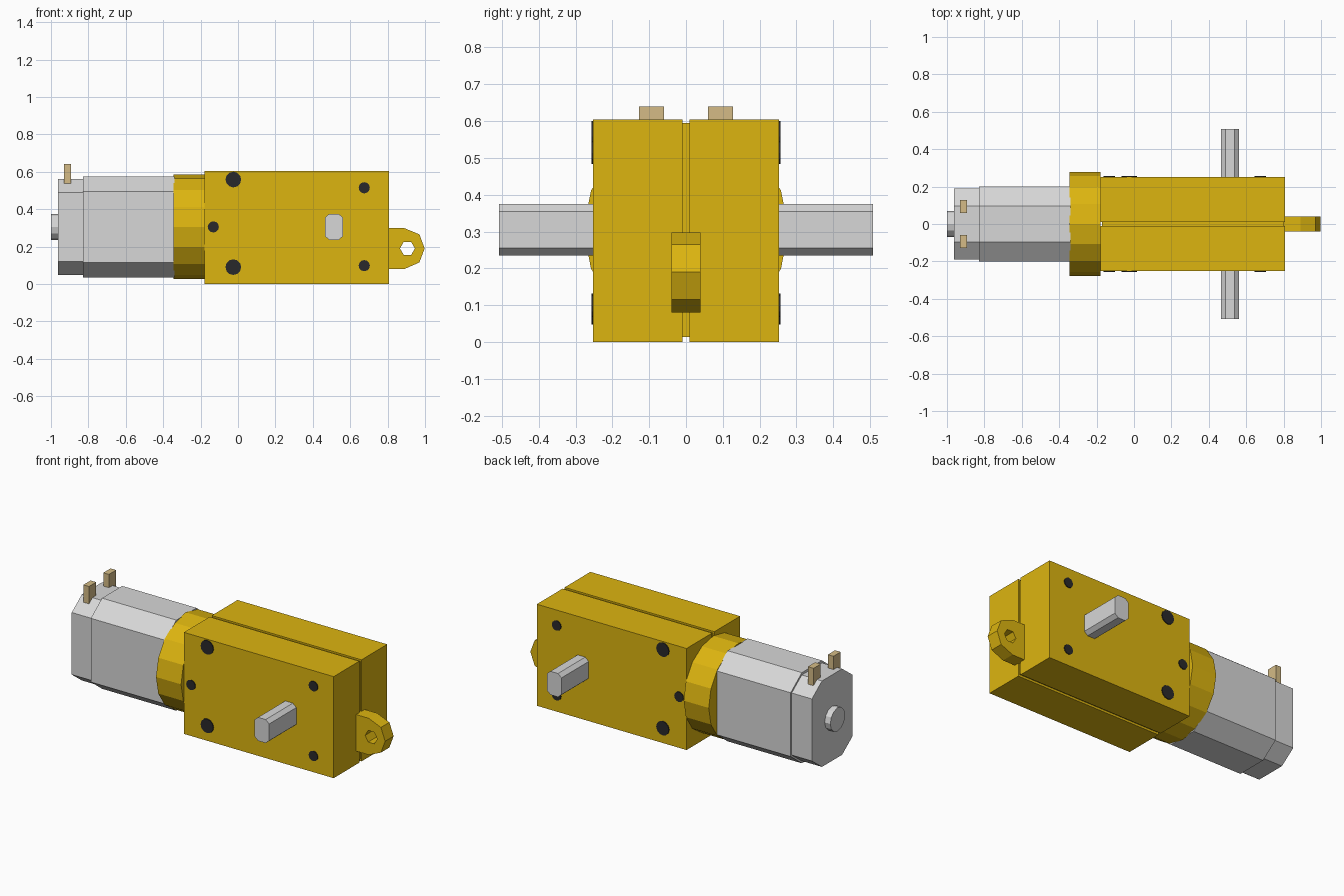
import bpy, bmesh
from math import cos, sin, pi

cube = bpy.data.objects.get("Cube")
if cube:
    bpy.data.objects.remove(cube, do_unlink=True)

AXIS_Z = 0.305  # height of the motor and output shaft axis


def material(name, r, g, b, metallic=0.0):
    m = bpy.data.materials.new(name)
    m.use_nodes = True
    m.diffuse_color = (r, g, b, 1)
    m.node_tree.nodes["Principled BSDF"].inputs["Base Color"].default_value = (r, g, b, 1)
    return m


yellow = material("yellow plastic", 0.72, 0.46, 0.005)
steel = material("light steel", 0.68, 0.68, 0.68)
black = material("dark screw", 0.022, 0.022, 0.024)
brass = material("pale brass", 0.66, 0.50, 0.24)


def prism(name, mat, axis, profile, start, end, hole=None):
    """Extrude a profile along x (points are y, z) or along y (points are x, z)."""
    bm = bmesh.new()

    def place(p, t):
        return (t, p[0], p[1]) if axis == "x" else (p[0], t, p[1])

    if hole:
        edges = []
        for loop in (profile, hole):
            vs = [bm.verts.new(place(p, start)) for p in loop]
            edges += [bm.edges.new((v, vs[i - 1])) for i, v in enumerate(vs)]
        bmesh.ops.triangle_fill(bm, edges=edges, use_beauty=True)
    else:
        bm.faces.new([bm.verts.new(place(p, start)) for p in profile])
    ext = bmesh.ops.extrude_face_region(bm, geom=bm.faces[:], use_keep_orig=True)
    moved = [g for g in ext["geom"] if isinstance(g, bmesh.types.BMVert)]
    d = end - start
    bmesh.ops.translate(bm, verts=moved, vec=(d, 0, 0) if axis == "x" else (0, d, 0))
    bmesh.ops.recalc_face_normals(bm, faces=bm.faces[:])
    mesh = bpy.data.meshes.new(name)
    bm.to_mesh(mesh)
    bm.free()
    mesh.materials.append(mat)
    ob = bpy.data.objects.new(name, mesh)
    bpy.context.scene.collection.objects.link(ob)
    return ob


def ring(a, b, radius, sides):
    return [(a + radius * cos(2 * pi * i / sides), b + radius * sin(2 * pi * i / sides))
            for i in range(sides)]


def rect(a0, a1, b0, b1):
    return [(a0, b0), (a1, b0), (a1, b1), (a0, b1)]


def octagon(a, b, wide, tall, flat_wide, flat_tall):
    """Round section with flattened sides."""
    q = [(wide, flat_tall), (flat_wide, tall)]
    pts = q + [(-x, z) for x, z in reversed(q)]
    pts += [(-x, -z) for x, z in pts]
    return [(a + x, b + z) for x, z in pts]


# Gearbox halves with a recessed core showing in the seam
for side, y0, y1 in (("front", -0.252, -0.01), ("back", 0.01, 0.252)):
    prism("gearbox_half_" + side, yellow, "y", rect(-0.18, 0.807, 0, 0.605), y0, y1)
prism("gearbox_core", yellow, "y", rect(-0.172, 0.80, 0.013, 0.595), -0.012, 0.012)

# Mounting tab with a hexagonal hole
tab = [(0.80, 0.08), (0.89, 0.08), (0.97, 0.115), (0.998, 0.19),
       (0.97, 0.265), (0.89, 0.298), (0.80, 0.298)]
prism("mounting_tab", yellow, "y", tab, -0.04, 0.04, hole=ring(0.906, 0.19, 0.04, 6))

# Motor: collar, can, end cap, rear bearing and terminals
prism("motor_collar", yellow, "x", ring(0, AXIS_Z, 0.279, 16), -0.345, -0.18)
prism("motor_can", steel, "x", octagon(0, AXIS_Z, 0.2, 0.27, 0.095, 0.19), -0.83, -0.34)
prism("motor_end_cap", steel, "x", octagon(0, AXIS_Z, 0.19, 0.256, 0.095, 0.185), -0.963, -0.825)
prism("rear_bearing", steel, "x", ring(0, AXIS_Z, 0.07, 12), -1.0, -0.96)
for side, s in (("front", -1), ("back", 1)):
    y0, y1 = sorted((0.06 * s, 0.128 * s))
    prism("terminal_" + side, brass, "x", rect(y0, y1, 0.5, 0.64), -0.93, -0.893)

# Output shaft with two flats, running right through the gearbox
prism("output_shaft", steel, "y", octagon(0.513, AXIS_Z, 0.048, 0.07, 0.025, 0.05), -0.508, 0.508)

# Screw heads on both faces
screws = [(-0.025, 0.558, 0.042), (-0.025, 0.09, 0.042), (-0.132, 0.305, 0.03),
          (0.675, 0.514, 0.03), (0.675, 0.098, 0.03)]
for side, s in (("front", -1), ("back", 1)):
    for n, (x, z, r) in enumerate(screws, 1):
        prism(f"screw_{side}_{n}", black, "y", ring(x, z, r, 12), 0.25 * s, 0.257 * s)
